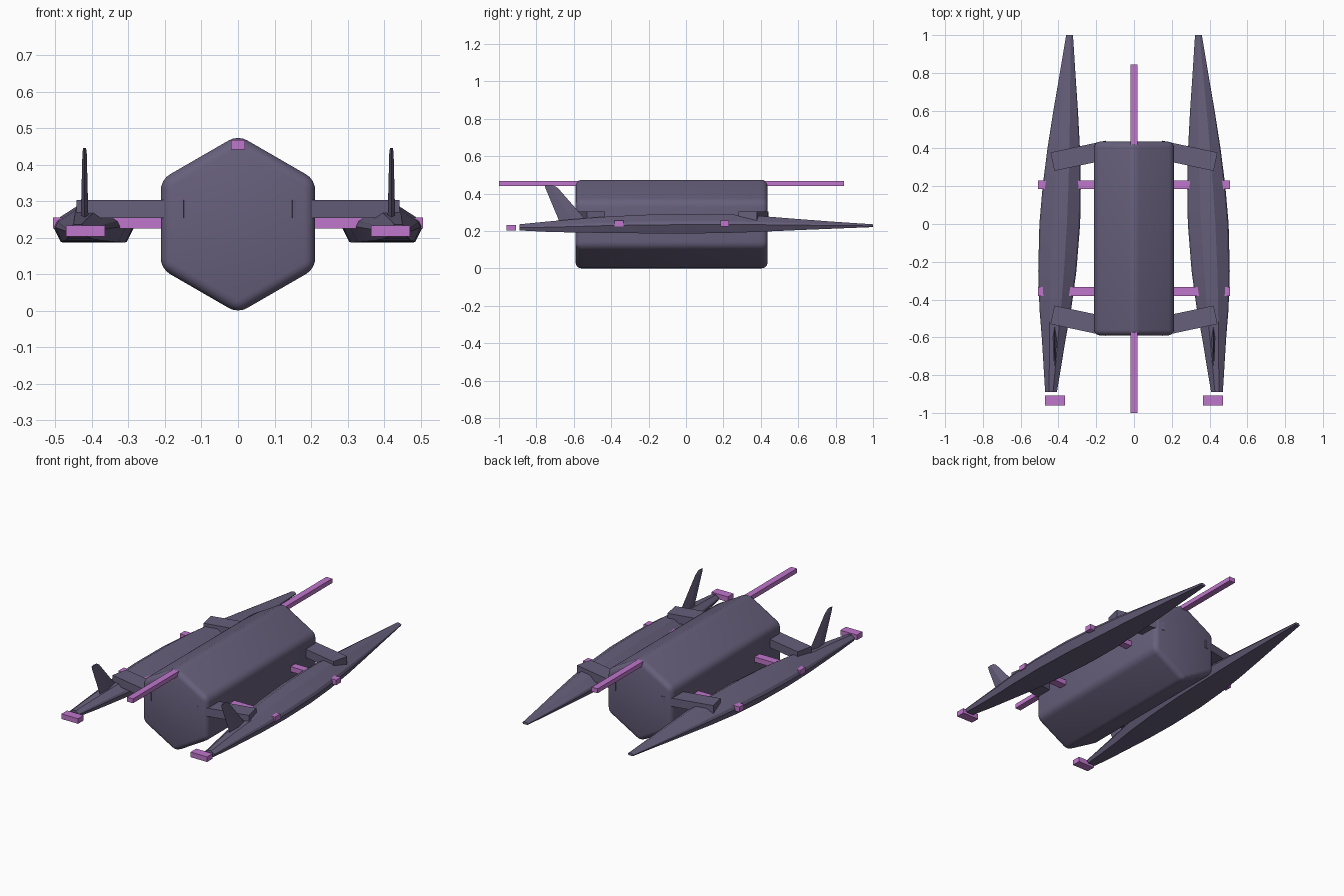
import bpy, bmesh, math
from mathutils import Matrix, Vector

cube = bpy.data.objects.get("Cube")
if cube:
    bpy.data.objects.remove(cube, do_unlink=True)


def material(name, rgb):
    mat = bpy.data.materials.new(name)
    mat.use_nodes = True
    mat.diffuse_color = (*rgb, 1)
    mat.node_tree.nodes["Principled BSDF"].inputs["Base Color"].default_value = (*rgb, 1)
    return mat


SLATE = material("slate purple", (0.135, 0.115, 0.200))
ORCHID = material("orchid", (0.52, 0.18, 0.60))


def finish(name, bm, mat, smooth=None):
    bmesh.ops.recalc_face_normals(bm, faces=bm.faces[:])
    mesh = bpy.data.meshes.new(name)
    bm.to_mesh(mesh)
    bm.free()
    mesh.materials.append(mat)
    obj = bpy.data.objects.new(name, mesh)
    bpy.context.collection.objects.link(obj)
    if smooth:
        bpy.ops.object.select_all(action="DESELECT")
        obj.select_set(True)
        bpy.context.view_layer.objects.active = obj
        bpy.ops.object.shade_smooth_by_angle(angle=math.radians(smooth))
    return obj


def box(name, center, size, mat, turn=0):
    bm = bmesh.new()
    bmesh.ops.create_cube(bm, size=1, matrix=Matrix.Translation(center)
                          @ Matrix.Rotation(turn, 4, "Z")
                          @ Matrix.Diagonal((*size, 1)))
    return finish(name, bm, mat)


def loft(name, rings, mat, smooth=None):
    """Skin a list of closed rings and cap both ends."""
    bm = bmesh.new()
    loops = [[bm.verts.new(p) for p in ring] for ring in rings]
    n = len(loops[0])
    for a, b in zip(loops, loops[1:]):
        for i in range(n):
            j = (i + 1) % n
            bm.faces.new((a[i], a[j], b[j], b[i]))
    bm.faces.new(loops[0])
    bm.faces.new(loops[-1])
    return finish(name, bm, mat, smooth)


# Hexagonal main body with rounded edges
RADIUS, MID_Z = 0.244, 0.237
hexagon = [(RADIUS * math.sin(k * math.pi / 3), MID_Z + RADIUS * math.cos(k * math.pi / 3))
           for k in range(6)]
bm = bmesh.new()
front = bm.faces.new([bm.verts.new((x, -0.59, z)) for x, z in hexagon])
grown = bmesh.ops.extrude_face_region(bm, geom=[front], use_keep_orig=True)["geom"]
for v in grown:
    if isinstance(v, bmesh.types.BMVert):
        v.co.y = 0.436
bmesh.ops.recalc_face_normals(bm, faces=bm.faces[:])
bmesh.ops.bevel(bm, geom=bm.edges[:], offset=0.03, segments=4, profile=0.5,
                affect="EDGES", clamp_overlap=True)
finish("body", bm, SLATE, 35)

# Long spine bar and the two cross bars
box("spine_bar", (0, -0.077, 0.454), (0.038, 1.845, 0.026), ORCHID)
box("rear_cross_bar", (0, 0.207, 0.240), (1.014, 0.044, 0.030), ORCHID)
box("front_cross_bar", (0, -0.357, 0.240), (1.014, 0.048, 0.030), ORCHID)

# Float stations: y, half width, bottom z, top z
STATIONS = [(-0.89, 0.031, 0.203, 0.236), (-0.75, 0.047, 0.196, 0.250),
            (-0.60, 0.064, 0.192, 0.263), (-0.45, 0.084, 0.190, 0.275),
            (-0.25, 0.101, 0.188, 0.286), (0.00, 0.108, 0.187, 0.292),
            (0.20, 0.101, 0.189, 0.290), (0.40, 0.086, 0.196, 0.280),
            (0.60, 0.065, 0.205, 0.264), (0.80, 0.041, 0.213, 0.249),
            (1.00, 0.018, 0.221, 0.236)]
# Float cross-section: fraction of half width, fraction of height
SECTION = [(-0.78, 0), (0.78, 0), (1, 0.45), (0.92, 0.62), (0.35, 1),
           (-0.35, 1), (-0.92, 0.62), (-1, 0.45)]

for side, label in ((1, "left"), (-1, "right")):
    # Tapered float, converging slightly toward the rear
    rings = []
    for y, half, low, high in STATIONS:
        axis = 0.393 - 0.052 * y
        rings.append([(side * (axis + u * half), y, low + t * (high - low))
                      for u, t in SECTION])
    loft(label + "_float", rings, SLATE, 25)

    # Angled support arms
    for end, y, lean in (("front", -0.512, 1), ("rear", 0.361, -1)):
        box(f"{label}_{end}_arm", (side * 0.285, y, 0.279), (0.30, 0.10, 0.049),
            SLATE, side * lean * math.radians(12))

    # Swept diamond-section fin
    fin = []
    for z, nose, tail, half in ((0.235, -0.675, -0.515, 0.011),
                                (0.27, -0.685, -0.545, 0.010),
                                (0.43, -0.752, -0.685, 0.006),
                                (0.446, -0.755, -0.71, 0.004)):
        mid = (nose + tail) / 2
        fin.append([Vector((side * 0.42 + dx, y, z)) for dx, y in
                    ((0, nose), (half, mid), (0, tail), (-half, mid))])
    loft(label + "_fin", fin, SLATE)

    # Block ahead of the float
    box(label + "_nose_block", (side * 0.418, -0.934, 0.218), (0.107, 0.052, 0.030), ORCHID)
